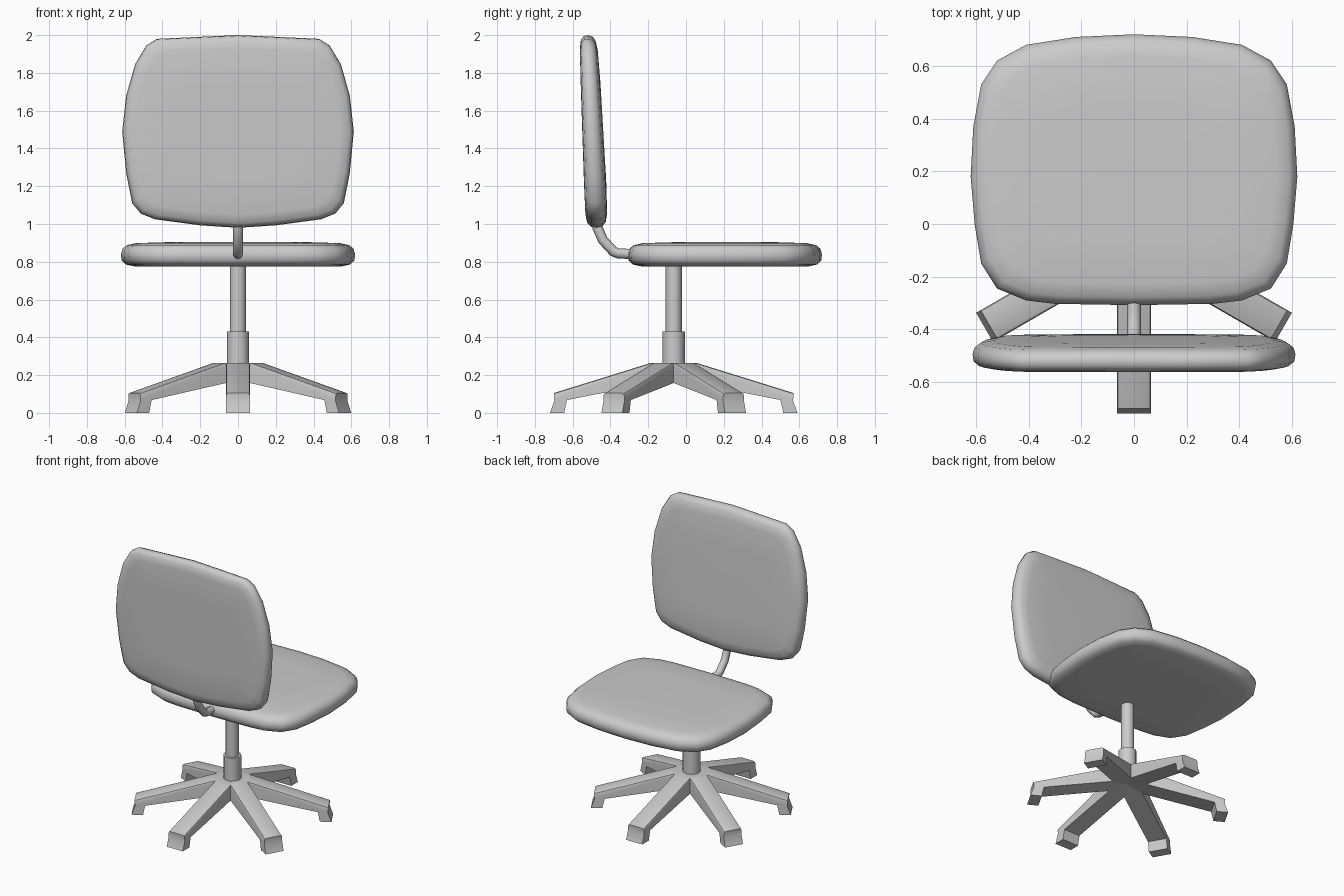
import bpy, bmesh, math
from mathutils import Matrix, Vector

if "Cube" in bpy.data.objects:
    bpy.data.objects.remove(bpy.data.objects["Cube"])

CY = -0.065  # y of the column axis


def finish(name, bm, angle=40):
    bmesh.ops.recalc_face_normals(bm, faces=bm.faces)
    me = bpy.data.meshes.new(name)
    bm.to_mesh(me)
    bm.free()
    me.shade_smooth()
    me.set_sharp_from_angle(angle=math.radians(angle))
    ob = bpy.data.objects.new(name, me)
    bpy.context.collection.objects.link(ob)
    return ob


def cushion(name, half, rings, place):
    """Loft scaled copies of a mirrored half outline; place(u, v, t) -> xyz."""
    outline = half + [(-u, v) for u, v in reversed(half[1:-1])]
    vc = (half[0][1] + half[-1][1]) / 2
    bm = bmesh.new()
    loops = []
    for inset, t in rings:
        su, sv = 1 - inset / 0.62, 1 - inset / 0.51
        loops.append([bm.verts.new(place(u * su, vc + (v - vc) * sv, t)) for u, v in outline])
    n = len(outline)
    for a, b in zip(loops, loops[1:]):
        for i in range(n):
            j = (i + 1) % n
            bm.faces.new((a[i], a[j], b[j], b[i]))
    for loop, t in ((loops[0], rings[0][1]), (loops[-1], rings[-1][1])):
        c = bm.verts.new(place(0, vc, t))
        for i in range(n):
            bm.faces.new((loop[i], loop[(i + 1) % n], c))
    return finish(name, bm, 60)


# Padded cross-section: (inset from the outline, height across thickness -1..1)
rings = [(0.25, -1), (0.07, -0.97), (0.025, -0.82), (0.004, -0.5), (0, 0),
         (0.008, 0.45), (0.03, 0.75), (0.08, 0.92), (0.25, 1)]

# Seat
seat_half = [(0, .72), (.22, .71), (.41, .68), (.52, .62), (.58, .53), (.61, .37), (.62, .18),
             (.605, 0), (.58, -.15), (.52, -.245), (.41, -.29), (.3, -.303), (0, -.308)]
cushion("seat", seat_half, rings, lambda u, v, t: (u, v, 0.839 + 0.065 * t))

# Backrest, leaning back and thinner towards the top
back_half = [(0, 2.0), (.22, 1.99), (.43, 1.98), (.485, 1.945), (.545, 1.845), (.592, 1.68),
             (.613, 1.49), (.592, 1.27), (.56, 1.11), (.515, 1.055), (.44, 1.025),
             (.2, .993), (0, .98)]


def place_back(u, v, t):
    k = v - 1.0
    return (u, -0.471 - 0.046 * k + (0.062 - 0.013 * k) * t, v)


cushion("backrest", back_half, rings, place_back)

# Column: wide sleeve and narrow piston
for name, r, z0, z1 in (("column_sleeve", 0.059, 0.2, 0.43), ("column_piston", 0.043, 0.42, 0.8)):
    bm = bmesh.new()
    bmesh.ops.create_cone(bm, cap_ends=True, segments=12, radius1=r, radius2=r, depth=z1 - z0,
                          matrix=Matrix.Translation((0, CY, (z0 + z1) / 2)))
    finish(name, bm)

# Six legs with down-turned feet, from one side profile (radius, height)
leg = [(0, .265), (.12, .265), (.635, .105), (.632, .065), (.655, 0), (.58, 0), (.565, .068), (0, .18)]
for i in range(6):
    bm = bmesh.new()
    side = bm.faces.new([bm.verts.new((r, -0.064, z)) for r, z in leg])
    ext = bmesh.ops.extrude_face_region(bm, geom=[side])
    bmesh.ops.translate(bm, vec=(0, 0.128, 0),
                        verts=[g for g in ext["geom"] if isinstance(g, bmesh.types.BMVert)])
    top = [e for e in bm.edges if all(v.co.z > 0.1 and v.co.x > 0.1 for v in e.verts)
           and abs(e.verts[0].co.y - e.verts[1].co.y) < 0.01]
    bmesh.ops.bevel(bm, geom=top, offset=0.014, segments=2, affect='EDGES', profile=0.5)
    bm.transform(Matrix.Translation((0, CY, 0)) @ Matrix.Rotation(math.radians(30 + 60 * i), 4, 'Z'))
    finish(f"leg_{i + 1}", bm)

# Bent support arm joining seat and backrest
path = [(-.475, 1.03), (-.468, .98), (-.44, .915), (-.385, .855), (-.36, .845), (-.25, .838)]
cu = bpy.data.curves.new("back_support", 'CURVE')
cu.dimensions = '3D'
cu.bevel_depth = 0.03
cu.bevel_resolution = 2
cu.use_fill_caps = True
sp = cu.splines.new('POLY')
sp.points.add(len(path) - 1)
for p, (y, z) in zip(sp.points, path):
    p.co = (0, y, z, 1)
    p.radius = 0.9
sp.use_smooth = True
bpy.context.collection.objects.link(bpy.data.objects.new("back_support", cu))
